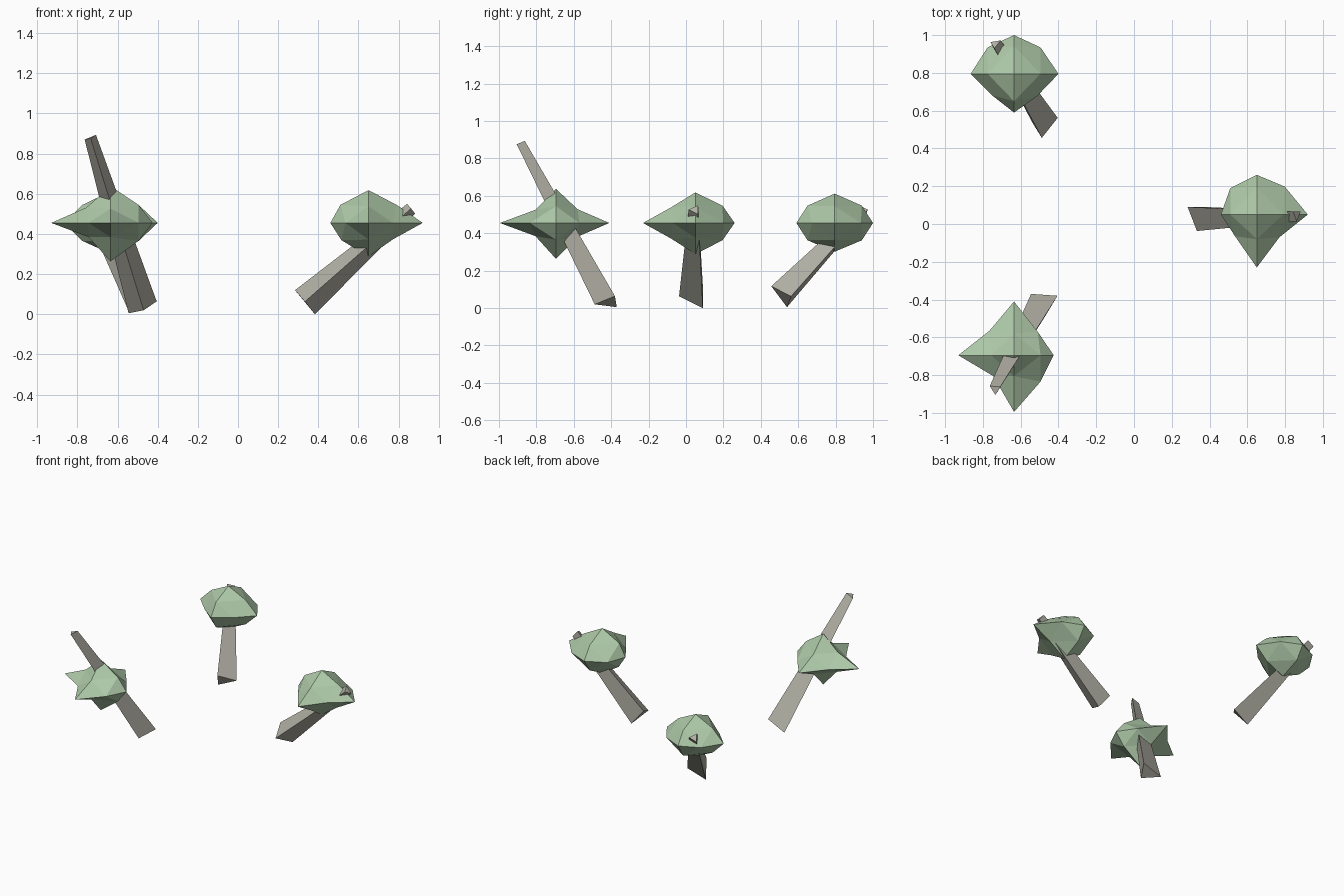
import bpy, bmesh
from mathutils import Vector
from itertools import product

if "Cube" in bpy.data.objects:
    bpy.data.objects.remove(bpy.data.objects["Cube"])


def material(name, color):
    m = bpy.data.materials.new(name)
    m.diffuse_color = (*color, 1)
    m.use_nodes = True
    m.node_tree.nodes["Principled BSDF"].inputs["Base Color"].default_value = m.diffuse_color
    return m


def add_object(name, bm, mat):
    bmesh.ops.recalc_face_normals(bm, faces=bm.faces)
    mesh = bpy.data.meshes.new(name)
    bm.to_mesh(mesh)
    bm.free()
    mesh.materials.append(mat)
    bpy.context.collection.objects.link(bpy.data.objects.new(name, mesh))


def trunk(name, base, top):
    # three-sided leaning tapered post
    base = [Vector(p) for p in base]
    mid = sum(base, Vector()) / 3
    bm = bmesh.new()
    low = [bm.verts.new(p) for p in base]
    high = [bm.verts.new(Vector(top) + (p - mid) * 0.4) for p in base]
    bm.faces.new(low)
    bm.faces.new(high)
    for i in range(3):
        j = (i + 1) % 3
        bm.faces.new((low[i], low[j], high[j], high[i]))
    add_object(name, bm, bark)


def crown(name, center, axis, xy, xz, yz):
    # once-subdivided octahedron, each point pushed out by its own amount
    reach = {}
    for k in range(3):
        for s, r in zip((-1, 1), axis[2 * k:2 * k + 2]):
            key = [0, 0, 0]
            key[k] = s
            reach[tuple(key)] = r
    for (a, b), rs in (((0, 1), xy), ((0, 2), xz), ((1, 2), yz)):
        for (s, t), r in zip(product((-1, 1), repeat=2), rs):
            key = [0, 0, 0]
            key[a], key[b] = s, t
            reach[tuple(key)] = r
    bm = bmesh.new()
    v = {k: bm.verts.new(k) for k in reach if sum(map(abs, k)) == 1}
    for sx, sy, sz in product((-1, 1), repeat=3):
        bm.faces.new((v[sx, 0, 0], v[0, sy, 0], v[0, 0, sz]))
    bmesh.ops.subdivide_edges(bm, edges=bm.edges[:], cuts=1, use_grid_fill=True)
    for p in bm.verts:
        key = tuple(0 if abs(c) < 0.1 else (1 if c > 0 else -1) for c in p.co)
        r = reach[key]
        # vertical squash applies to everything above or below the middle
        p.co = Vector(center) + Vector((key[0] * r, key[1] * r, key[2] * r * 0.64))
    bmesh.ops.triangulate(bm, faces=bm.faces[:])
    add_object(name, bm, leaf)


bark = material("bark", (0.45, 0.44, 0.38))
leaf = material("leaf", (0.42, 0.58, 0.39))

# right tree
trunk("right_trunk", [(.383, .09, 0), (.333, -.037, .063), (.284, .09, .12)], (.862, .048, .526))
crown("right_crown", (.65, .05, .455),
      (.19, .27, .28, .21, .26, .255),
      (.115, .14, .12, .148), (.135, .14, .125, .14), (.13, .13, .145, .145))

# back left tree
trunk("back_trunk", [(-.54, .54, .005), (-.404, .562, .063), (-.488, .456, .117)], (-.735, .955, .526))
crown("back_crown", (-.635, .795, .455),
      (.23, .235, .205, .205, .24, .245),
      (.115, .14, .12, .14), (.14, .14, .14, .14), (.145, .145, .145, .145))

# front left tree with the taller trunk
trunk("front_trunk", [(-.47, -.488, .02), (-.545, -.37, .005), (-.405, -.38, .064)], (-.735, -.875, .88))
crown("front_crown", (-.635, -.695, .455),
      (.295, .21, .3, .285, .3, .285),
      (.11, .13, .14, .125), (.11, .12, .14, .14), (.11, .11, .115, .115))
